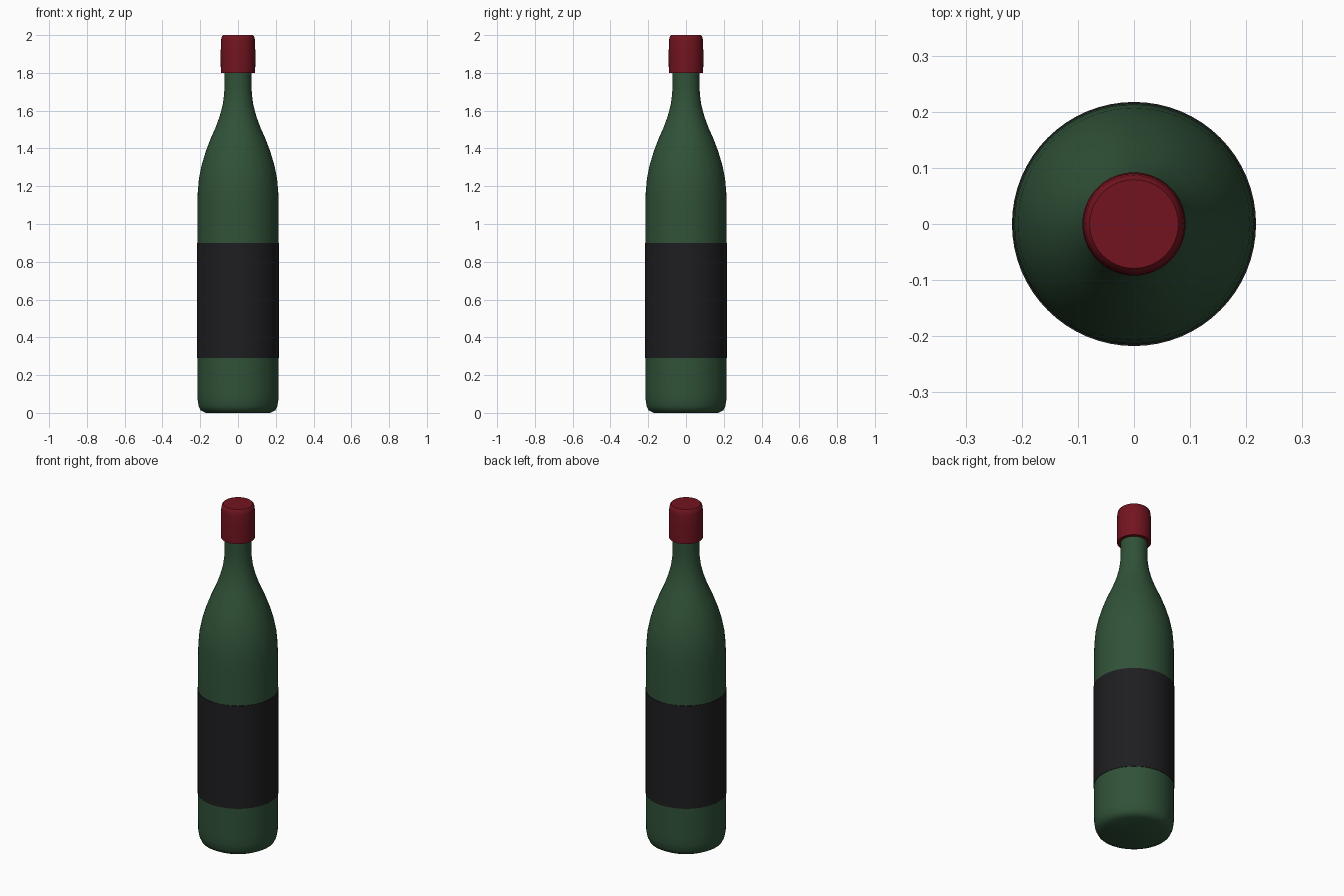
import bpy, bmesh, math

if "Cube" in bpy.data.objects:
    bpy.data.objects.remove(bpy.data.objects["Cube"])

SEGMENTS = 64


def material(name, color):
    mat = bpy.data.materials.new(name)
    mat.diffuse_color = (*color, 1)
    mat.use_nodes = True
    mat.node_tree.nodes["Principled BSDF"].inputs["Base Color"].default_value = mat.diffuse_color
    return mat


def lathe(name, profile, mat, angle=40):
    """Revolve (radius, z) points about the z axis; zero radius closes a pole."""
    bm = bmesh.new()
    verts = [bm.verts.new((r, 0, z)) for r, z in profile]
    edges = [bm.edges.new(pair) for pair in zip(verts, verts[1:])]
    bmesh.ops.spin(bm, geom=verts + edges, cent=(0, 0, 0), axis=(0, 0, 1),
                   angle=math.tau, steps=SEGMENTS, use_duplicate=False)
    bmesh.ops.remove_doubles(bm, verts=bm.verts, dist=1e-4)
    bmesh.ops.recalc_face_normals(bm, faces=bm.faces)
    mesh = bpy.data.meshes.new(name)
    bm.to_mesh(mesh)
    bm.free()
    mesh.materials.append(mat)
    obj = bpy.data.objects.new(name, mesh)
    bpy.context.collection.objects.link(obj)
    bpy.ops.object.select_all(action='DESELECT')
    obj.select_set(True)
    bpy.context.view_layer.objects.active = obj
    bpy.ops.object.shade_smooth_by_angle(angle=math.radians(angle))
    return obj


green = material("green_glass", (0.03, 0.085, 0.04))
black = material("black_paper", (0.013, 0.013, 0.015))
red = material("red_foil", (0.17, 0.007, 0.014))

# Glass: rounded base, straight body, ogee shoulder and narrow neck
lathe("bottle", [
    (0, 0), (0.172, 0), (0.198, 0.014), (0.208, 0.035), (0.214, 0.07),
    (0.215, 0.12), (0.215, 1.10), (0.213, 1.17), (0.207, 1.24),
    (0.193, 1.31), (0.172, 1.38), (0.146, 1.45), (0.119, 1.51),
    (0.097, 1.57), (0.081, 1.63), (0.073, 1.69), (0.072, 1.75),
    (0.072, 1.90), (0, 1.90)], green)

# Label: thin paper sleeve around the body
lathe("label", [
    (0.214, 0.29), (0.2175, 0.29), (0.2175, 0.90), (0.214, 0.90)], black)

# Foil cap: covers the neck opening, softened top rim
lathe("cap", [
    (0.071, 1.80), (0.091, 1.80), (0.092, 1.90), (0.090, 1.97),
    (0.087, 1.99), (0.079, 2.0), (0, 2.0)], red, 50)
